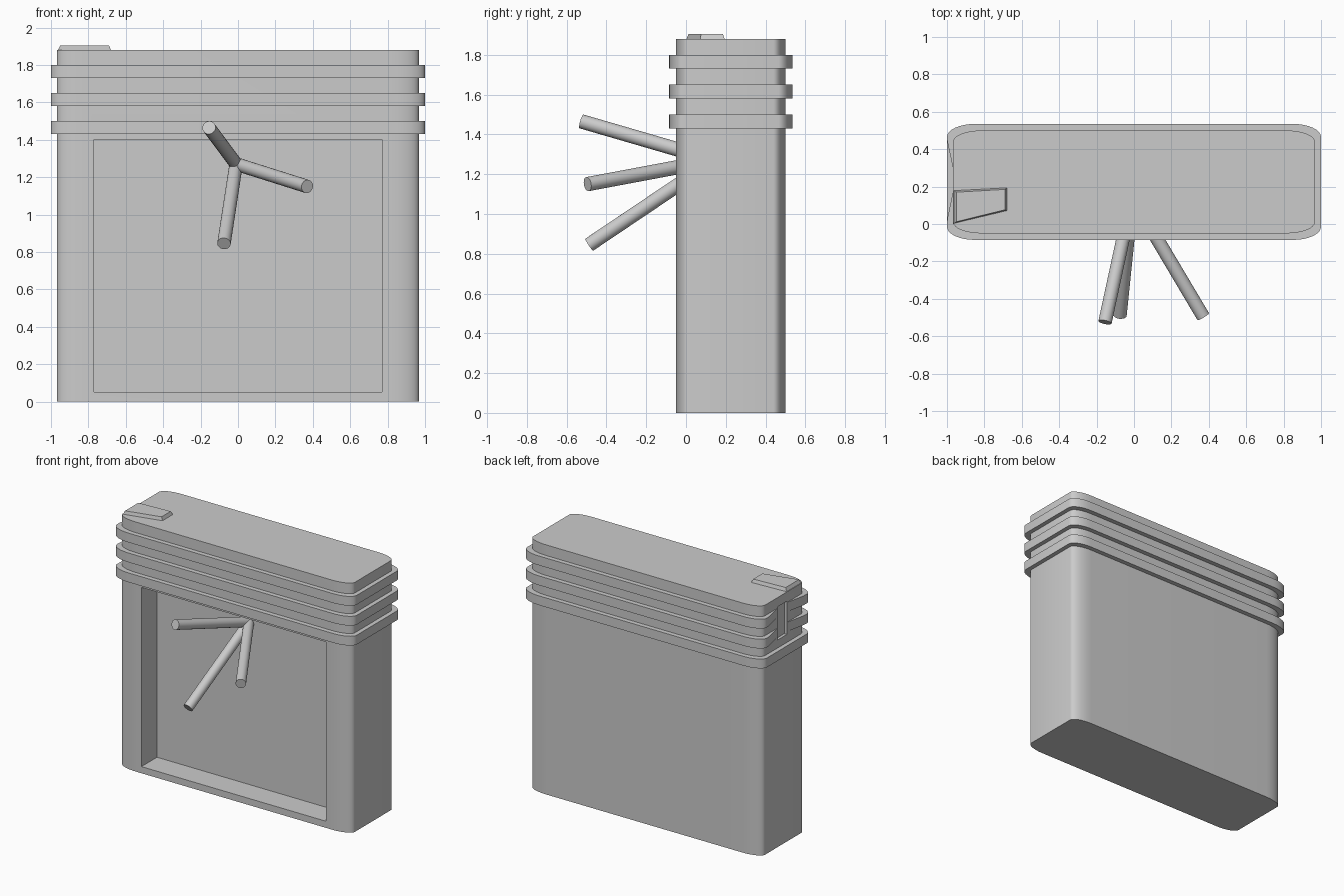
import bpy, bmesh, math
from mathutils import Vector

if "Cube" in bpy.data.objects:
    bpy.data.objects.remove(bpy.data.objects["Cube"])


def make_object(name, bm):
    bmesh.ops.recalc_face_normals(bm, faces=bm.faces[:])
    mesh = bpy.data.meshes.new(name)
    bm.to_mesh(mesh)
    bm.free()
    obj = bpy.data.objects.new(name, mesh)
    bpy.context.collection.objects.link(obj)
    return obj


def prism(name, outline, z0, z1, top=None):
    bm = bmesh.new()
    low = [bm.verts.new((x, y, z0)) for x, y in outline]
    high = [bm.verts.new((x, y, z1)) for x, y in (top or outline)]
    bm.faces.new(low)
    bm.faces.new(high)
    n = len(low)
    for i in range(n):
        j = (i + 1) % n
        bm.faces.new((low[i], low[j], high[j], high[i]))
    return make_object(name, bm)


def rounded_outline(hx, y0, y1, rx, ry, notch=(), steps=8):
    # counter-clockwise, elliptical corners; notch points go on the left side
    pts = []
    corners = [(hx - rx, y0 + ry, -90), (hx - rx, y1 - ry, 0),
               (-hx + rx, y1 - ry, 90), (-hx + rx, y0 + ry, 180)]
    for k, (cx, cy, start) in enumerate(corners):
        if k == 3:
            pts += notch
        for i in range(steps + 1):
            a = math.radians(start + 90 * i / steps)
            pts.append((cx + rx * math.cos(a), cy + ry * math.sin(a)))
    return pts


def box_outline(x0, x1, y0, y1):
    return [(x0, y0), (x1, y0), (x1, y1), (x0, y1)]


def smooth(obj):
    bpy.ops.object.select_all(action='DESELECT')
    obj.select_set(True)
    bpy.context.view_layer.objects.active = obj
    bpy.ops.object.shade_smooth_by_angle(angle=math.radians(30))


def cut(obj, cutter):
    cutter.hide_render = True
    mod = obj.modifiers.new("cut", 'BOOLEAN')
    mod.operation = 'DIFFERENCE'
    mod.solver = 'EXACT'
    mod.object = cutter
    bpy.context.view_layer.objects.active = obj
    bpy.ops.object.modifier_apply(modifier=mod.name)
    bpy.data.objects.remove(cutter)


# Case body with the front recess and the small slot in the left end
RECESS_Y = 0.135
body = prism("case_body", rounded_outline(0.967, -0.05, 0.5, 0.15, 0.06), 0, 1.88)
cut(body, prism("recess_cutter", box_outline(-0.77, 0.77, -0.3, RECESS_Y), 0.05, 1.4))
cut(body, prism("slot_cutter", box_outline(-1.2, -0.945, 0.18, 0.29), 1.56, 1.81))
smooth(body)

# Three bands; the upper two dip in around the slot
dip = [(-0.998, 0.44), (-0.966, 0.29), (-0.945, 0.29), (-0.945, 0.18),
       (-0.966, 0.18), (-0.998, 0.03)]
for i, (z0, z1) in enumerate([(1.43, 1.5), (1.58, 1.65), (1.73, 1.8)]):
    outline = rounded_outline(1.0, -0.085, 0.535, 0.15, 0.07, dip if i else ())
    smooth(prism(f"band_{i + 1}", outline, z0, z1))

# Bevelled tab on the lid
prism("lid_tab", [(-0.967, 0.0), (-0.675, 0.07), (-0.675, 0.197), (-0.967, 0.182)],
      1.87, 1.905,
      [(-0.95, 0.012), (-0.69, 0.076), (-0.69, 0.185), (-0.95, 0.17)])

# Three rods fanning out of the recess wall
hub = Vector((-0.01, RECESS_Y + 0.01, 1.27))
tips = {"upper_rod": (-0.155, -0.525, 1.465),
        "side_rod": (0.37, -0.495, 1.15),
        "lower_rod": (-0.075, -0.487, 0.845)}
for name, tip in tips.items():
    axis = Vector(tip) - hub
    bm = bmesh.new()
    bmesh.ops.create_cone(bm, cap_ends=True, segments=24, radius1=0.036,
                          radius2=0.036, depth=axis.length)
    rod = make_object(name, bm)
    rod.location = hub + axis / 2
    rod.rotation_euler = axis.to_track_quat('Z', 'Y').to_euler()
    smooth(rod)
